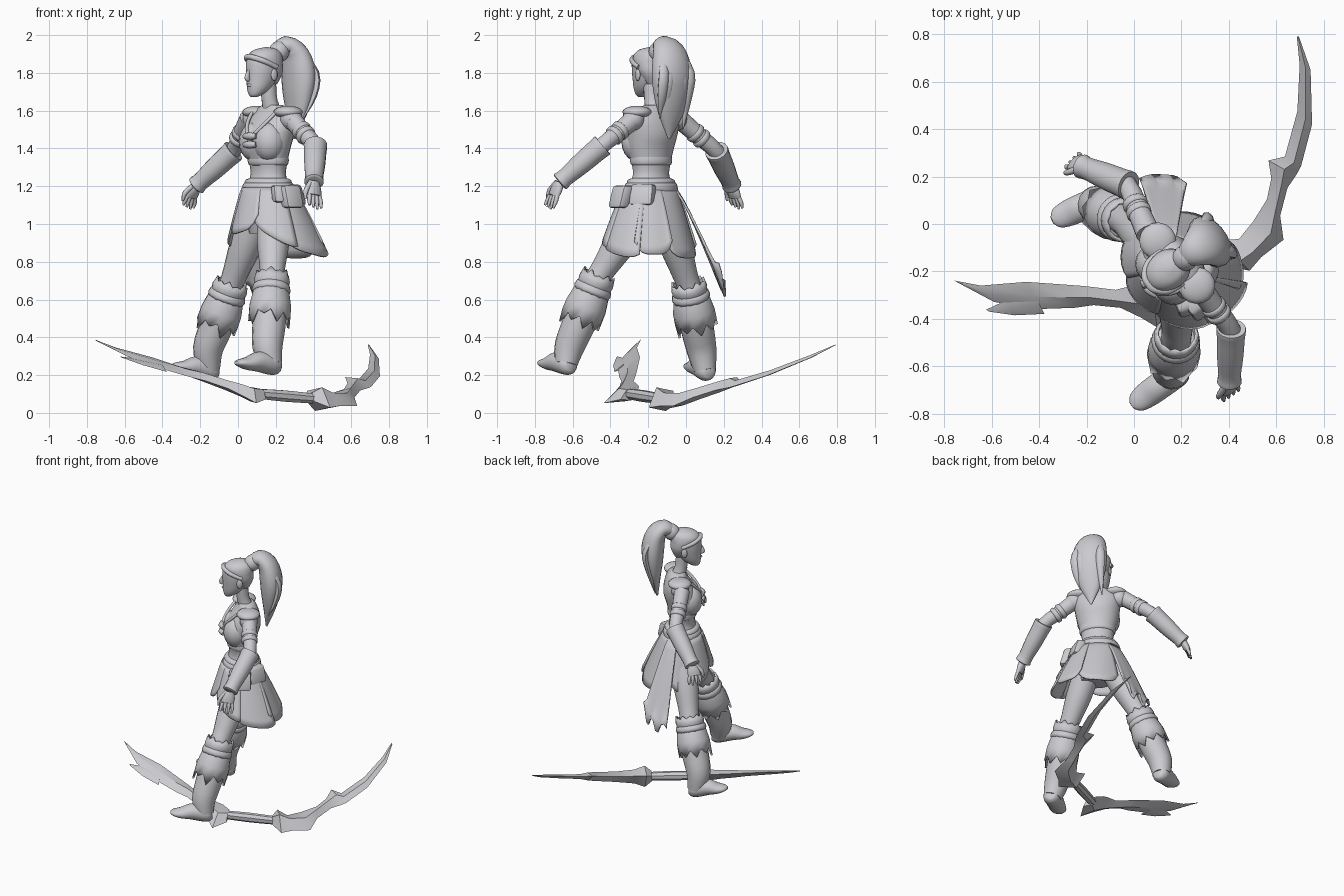
import bpy, bmesh, math
from mathutils import Vector as V

if "Cube" in bpy.data.objects:
    bpy.data.objects.remove(bpy.data.objects["Cube"])

Z = V((0, 0, 1))
F = V((-0.75, -0.66, 0)).normalized()      # body forward
L = Z.cross(F)                             # body left
HF = V((-0.82, -0.57, 0)).normalized()     # head forward
HL = Z.cross(HF)
grey = bpy.data.materials.new("light grey")
grey.diffuse_color = (0.6, 0.6, 0.63, 1)
grey.use_nodes = True
grey.node_tree.nodes["Principled BSDF"].inputs["Base Color"].default_value = grey.diffuse_color


def finish(name, bm, angle=40, solid=0.0):
    bmesh.ops.recalc_face_normals(bm, faces=bm.faces[:])
    me = bpy.data.meshes.new(name)
    bm.to_mesh(me)
    bm.free()
    ob = bpy.data.objects.new(name, me)
    bpy.context.collection.objects.link(ob)
    me.materials.append(grey)
    if solid:
        m = ob.modifiers.new("thickness", "SOLIDIFY")
        m.thickness = solid
        m.offset = 0
    bpy.ops.object.select_all(action='DESELECT')
    bpy.context.view_layer.objects.active = ob
    ob.select_set(True)
    bpy.ops.object.shade_smooth_by_angle(angle=math.radians(angle))
    return ob


def bridge(bm, rows, closed=True, caps=True):
    vs = [[bm.verts.new(p) for p in r] for r in rows]
    n = len(vs[0])
    for a, b in zip(vs, vs[1:]):
        for i in range(n if closed else n - 1):
            j = (i + 1) % n
            bm.faces.new((a[i], a[j], b[j], b[i]))
    if caps:
        bm.faces.new(vs[0])
        bm.faces.new(vs[-1])


def tube(name, st, side=L, n=16, sub=3, flat=False, angle=50):
    """Smooth loft through stations (position, side radius, other radius)."""
    st = [(*V(s[0]), s[1], s[2] if len(s) > 2 else s[1]) for s in st]
    pts = []
    for i in range(len(st) - 1):
        q = [st[max(0, min(len(st) - 1, i + k))] for k in (-1, 0, 1, 2)]
        for s in range(sub):
            t = s / sub
            pts.append([0.5 * (2 * b + (c - a) * t + (2 * a - 5 * b + 4 * c - d) * t * t
                               + (3 * b - a - 3 * c + d) * t ** 3) for a, b, c, d in zip(*q)])
    pts.append(st[-1])
    rows = []
    for i, p in enumerate(pts):
        t = Z if flat else (V(pts[min(i + 1, len(pts) - 1)][:3]) - V(pts[max(i - 1, 0)][:3])).normalized()
        u = (side - t * side.dot(t)).normalized()
        w = t.cross(u)
        rows.append([V(p[:3]) + u * max(p[3], .002) * math.cos(k * math.tau / n)
                     + w * max(p[4], .002) * math.sin(k * math.tau / n) for k in range(n)])
    bm = bmesh.new()
    bridge(bm, rows)
    return finish(name, bm, angle)


def blob(name, c, r, ax=L):
    """Ellipsoid with radii along side, forward and up."""
    bm = bmesh.new()
    bmesh.ops.create_uvsphere(bm, u_segments=16, v_segments=10, radius=1)
    f = ax.cross(Z)
    for v in bm.verts:
        v.co = V(c) + ax * v.co.x * r[0] + f * v.co.y * r[1] + Z * v.co.z * r[2]
    return finish(name, bm)


def ragged(name, p, q, r0, r1, spikes, depth):
    """Fur or leather sleeve from p to q with a toothed edge at q."""
    p, q = V(p), V(q)
    t = (q - p).normalized()
    u = (L - t * L.dot(t)).normalized()
    w = t.cross(u)
    n = spikes * 2
    rows = []
    for f, g, r in ((0, 0, r0 * .9), (.12, 0, r0), (.6, .1, (r0 + r1) / 2 + .006), (1, 1, r1)):
        rows.append([p.lerp(q, f) + (u * math.cos(k * math.tau / n) + w * math.sin(k * math.tau / n)) * r
                     + t * (g * depth * (k % 2) * (1 + .5 * math.sin(k * 1.7))) for k in range(n)])
    bm = bmesh.new()
    bridge(bm, rows, caps=False)
    return finish(name, bm, 50, .012)


def at(z, s=0, f=0, c=(.16, -.185)):
    return V((c[0], c[1], z)) + L * s + F * f


# torso and neck
tube("torso", [(at(.95), .11, .09), (at(1.08), .145, .115), (at(1.2), .125, .1), (at(1.26), .105, .085),
               (at(1.32), .112, .09), (at(1.4, 0, .005), .135, .11), (at(1.47, 0, -.005), .148, .12),
               (at(1.54, 0, -.025), .155, .095), (at(1.6, 0, -.035), .125, .065),
               (at(1.63, 0, -.03), .06, .05)], flat=True, n=24)
tube("neck", [(at(1.58, 0, -.035), .055, .05), (at(1.65, 0, -.01), .042), (at(1.74, 0, .0), .042)])
tube("bodice_hem", [(at(1.31), .105, .085), (at(1.315), .116, .094), (at(1.335), .121, .099), (at(1.36), .12, .095)],
     flat=True, n=24, sub=2)
for s, nm in ((1, "left"), (-1, "right")):
    blob(nm + "_breast", at(1.435, s * .056, .044), (.088, .084, .105))
    blob(nm + "_shoulder", at(1.555, s * .15, -.03), (.06, .06, .06))
    blob(nm + "_shoulder_pad", at(1.592, s * .125, -.03), (.078, .078, .034))
    tube(nm + "_chest_strap", [(at(1.61, s * .1, .01), .01), (at(1.55, s * .08, .07), .01),
                               (at(1.49, s * .04, .115), .01), (at(1.44, -s * .01, .128), .01)], n=8)
for i, z in enumerate((1.42, 1.465)):
    tube("chest_clasp_%d" % i, [(at(z, -.045, .125), .014), (at(z, 0, .135), .02), (at(z, .045, .125), .014)], side=Z, n=10)

# head, face and hair
def hd(z, f=0, s=0):
    return V((.135, -.2, z)) + HF * f + HL * s


tube("head", [(hd(1.672, .062), .016, .014), (hd(1.685, .052), .036, .036), (hd(1.72, .03), .058, .065),
              (hd(1.77, .012), .072, .085), (hd(1.82, .003), .08, .096), (hd(1.87, 0), .079, .096),
              (hd(1.91, -.008), .06, .076), (hd(1.93, -.012), .01)], side=HL, n=24, flat=True)
tube("nose", [(hd(1.82, .093), .007), (hd(1.775, .106), .012, .016), (hd(1.762, .096), .012, .01)], side=HL, n=8)
tube("lips", [(hd(1.733, .085, -.022), .005), (hd(1.735, .096), .008), (hd(1.733, .085, .022), .005)], side=Z, n=8)
tube("hair_cap", [(hd(1.74, -.05), .035, .03), (hd(1.8, -.035), .074, .072), (hd(1.85, -.02), .084, .086),
                  (hd(1.88, -.01), .082, .098), (hd(1.905, -.013), .072, .088), (hd(1.925, -.018), .05, .06),
                  (hd(1.936, -.02), .01)], side=HL, n=24, flat=True)
# braid across the brow, rising at the front
tube("brow_braid", [(hd(1.83, -.03, .08), .014), (hd(1.86, .04, .074), .014), (hd(1.88, .085, .035), .015),
                    (hd(1.885, .092, 0), .015), (hd(1.88, .085, -.035), .015), (hd(1.86, .04, -.074), .014),
                    (hd(1.83, -.03, -.08), .014)], side=Z, n=10)
for s, nm in ((1, "left"), (-1, "right")):
    blob(nm + "_ear", hd(1.79, -.015, s * .078), (.01, .02, .032), HL)
tube("hair_tie", [(hd(1.89, -.075), .045), (hd(1.905, -.092), .054), (hd(1.925, -.115), .052), (hd(1.935, -.13), .04)], side=HL)
tube("ponytail", [((.215, -.14, 1.91), .04), ((.25, -.115, 1.945), .07, .05), ((.298, -.085, 1.9), .1, .066),
                  ((.32, -.075, 1.8), .118, .076), ((.318, -.075, 1.7), .11, .066), ((.31, -.08, 1.58), .075, .04),
                  ((.295, -.09, 1.45), .006)], side=HL, n=18)
for i, s in enumerate((-.085, -.04, .045, .08)):
    q = HL * s
    tube("hair_strand_%d" % i, [(V((.295, -.08, 1.93)) + q * .6, .012), (V((.36, -.05, 1.8)) + q, .03, .022),
                                (V((.35, -.06, 1.68)) + q, .028, .02),
                                (V((.305, -.08, 1.5 + .02 * i)) + q * .9, .003)], side=HL, n=8)

# arms: shoulder, elbow, wrist, knuckles, finger tips, finger spread
ARMS = {"left": ((.28, -.27, 1.56), (.41, -.45, 1.41), (.402, -.67, 1.22), (.405, -.70, 1.15), (.41, -.725, 1.08), (-.7, -.5, .1)),
        "right": ((.06, -.04, 1.56), (-.03, .165, 1.38), (-.225, .245, 1.2), (-.25, .26, 1.14), (-.262, .272, 1.08), (-.6, -.6, .1))}
for nm, (sh, el, wr, kn, tip, sp) in ARMS.items():
    sh, el, wr, kn, tip, sp = map(V, (sh, el, wr, kn, tip, sp))
    sp.normalize()
    tube(nm + "_arm", [(sh, .052), (sh.lerp(el, .4), .048), (el, .042), (el.lerp(wr, .4), .046), (wr, .032)])
    for k in (.38, .54):
        tube(nm + "_arm_band", [(sh.lerp(el, k), .044), (sh.lerp(el, k + .02), .053),
                                (sh.lerp(el, k + .1), .053), (sh.lerp(el, k + .13), .042)], sub=2)
    tube(nm + "_bracer", [(el.lerp(wr, .04), .04), (el.lerp(wr, -.04), .062), (el.lerp(wr, .12), .06),
                          (el.lerp(wr, .5), .056), (el.lerp(wr, .85), .048), (el.lerp(wr, .98), .052),
                          (el.lerp(wr, 1.0), .03)])
    tube(nm + "_palm", [(wr, .03, .024), (wr.lerp(kn, .5), .042, .024), (kn, .042, .018)], side=sp)
    for k in range(4):
        o = sp * (k - 1.5) * .021
        tube(nm + "_finger_%d" % k, [(kn + o, .012), (kn.lerp(tip, .5) + o * 1.2 + V((0, 0, .005)), .011),
                                     (tip + o * 1.2 + V((0, 0, .008 * abs(k - 1))), .006)], n=8)
    tube(nm + "_thumb", [(wr + sp * .02, .015), (wr.lerp(kn, .7) + sp * .055, .013), (kn + sp * .06 - Z * .025, .006)], n=8)

# legs: hip, knee, ankle, heel, toe
LEGS = {"left": ((.19, -.27, 1.02), (.18, -.47, .71), (.155, -.625, .33), (.175, -.635, .255), (.0, -.76, .265)),
        "right": ((.09, -.1, 1.02), (-.04, .015, .67), (-.165, .085, .32), (-.155, .1, .225), (-.335, .02, .25))}
for nm, pts in LEGS.items():
    hip, kn, an, heel, toe = map(V, pts)
    tube(nm + "_leg", [(hip, .088), (hip.lerp(kn, .4), .085), (hip.lerp(kn, .8), .068), (kn, .064), (kn.lerp(an, .3), .066)])
    tube(nm + "_boot", [(kn.lerp(an, .08), .06), (kn.lerp(an, .12), .085), (kn.lerp(an, .4), .09), (kn.lerp(an, .65), .088),
                        (kn.lerp(an, .95), .08), (heel, .06)])
    d = (toe - heel).normalized()
    tube(nm + "_foot", [(heel - d * .05, .03, .035), (heel - d * .02, .055, .055), (heel.lerp(toe, .35) + Z * .012, .058, .055),
                        (heel.lerp(toe, .7), .055, .036), (heel.lerp(toe, .95), .042, .02), (toe + d * .012, .015, .01)],
         side=Z.cross(d))
    ragged(nm + "_boot_cuff", kn.lerp(an, .13), kn.lerp(an, -.03), .086, .082, 11, .018)
    ragged(nm + "_cuff_band", kn.lerp(an, .1), kn.lerp(an, .2), .092, .09, 12, .004)
    ragged(nm + "_boot_fur", kn.lerp(an, .16), kn.lerp(an, .52), .092, .106, 9, .045)

# belt and pouches
tube("belt", [(at(1.17), .12, .1), (at(1.175), .152, .126), (at(1.215), .144, .12), (at(1.22), .11, .09)], flat=True, n=28)
tube("belt_sash", [(at(1.2), .12, .09), (at(1.215), .138, .114), (at(1.235), .13, .108), (at(1.245), .1, .08)], flat=True, n=28)
for nm, c, sz in (("back_pouch", (.3, -.23, 1.155), (.07, .13, .11)), ("side_pouch", (.28, -.345, 1.145), (.07, .11, .12)),
                  ("front_pouch", (.22, -.35, 1.16), (.06, .08, .09))):
    bm = bmesh.new()
    bmesh.ops.create_cube(bm, size=1)
    o = V((c[0] - .16, c[1] + .185, 0)).normalized()
    for v in bm.verts:
        x, y, z = (a * b for a, b in zip(v.co, sz))
        v.co = V(c) + o * (x - z * .3) + Z.cross(o) * y + Z * z
    bmesh.ops.bevel(bm, geom=bm.edges[:], offset=.018, segments=2, affect='EDGES', profile=.5)
    finish(nm, bm)


def panel(name, a0, a1, r0, r1, z0, z1, teeth=0, lift=.07):
    """Skirt panel between two compass angles, flaring out to its hem."""
    rows = []
    for j in range(9):
        t = j / 8
        row = []
        for i in range(11):
            u = i / 10
            e = abs(2 * u - 1) ** 4
            a = math.radians(a0 + (a1 - a0) * u)
            d = V((math.cos(a), math.sin(a), 0))
            top = math.hypot(.142 * d.dot(L), .118 * d.dot(F))
            r = top + (r0 + (r1 - r0) * u - top) * t ** .85 + .012 * (1 - e) * t
            z = 1.19 + (z0 + (z1 - z0) * u + lift * e - 1.19) * t + teeth * (i % 4 in (0, 1)) * t ** 12
            row.append(V((.155, -.19, z)) + d * r)
        rows.append(row)
    bm = bmesh.new()
    bridge(bm, rows, closed=False, caps=False)
    finish(name, bm, 50, .012)


panel("skirt_front", 185, 255, .18, .19, .93, .98)
panel("skirt_front_left", 248, 305, .18, .28, 1.0, .86, lift=.02)
panel("skirt_left", 296, 350, .26, .325, .87, .81, lift=.03)
panel("skirt_back_left", 344, 386, .3, .27, .84, .84)
panel("skirt_back", 380, 446, .265, .23, .82, .82)
panel("skirt_tail", 80, 109, .37, .4, .67, .59, .06, .06)
panel("skirt_right", 105, 192, .25, .18, .82, .94)

# bow: stations of upper edge, lower edge and thickness in its own tilted plane
BU = V((.82, .572, -.02)).normalized()
BV = V((-.512, .736, .447)).normalized()
BN = BU.cross(BV)


def bow_at(x, y):
    s, t = (x - 255) / 151, (815 - y) / 121
    return V((.28, -.2, .09)) + BU * s + BV * (t + .06 * max(0, s))


def bow_part(name, stations):
    rows = []
    for x0, y0, x1, y1, th in stations:
        p, q = bow_at(x0, y0), bow_at(x1, y1)
        m = (p + q) / 2
        rows.append([p, m + BN * th, q, m - BN * th])
    bm = bmesh.new()
    bridge(bm, rows)
    finish(name, bm, 30)


bow_part("bow_left_limb", [(123, 739, 124, 741, .002), (135, 750, 136, 762, .008), (160, 763, 157, 780, .014),
                           (178, 776, 176, 791, .018), (189, 784, 187, 796, .024), (204, 796, 200, 806, .028),
                           (216, 800, 207, 817, .034), (223, 803, 212, 827, .038), (229, 808, 226, 821, .032)])
bow_part("bow_left_barb", [(129, 763, 130, 765, .002), (142, 765, 142, 775, .008), (160, 770, 158, 784, .012)])
bow_part("bow_right_limb", [(272, 814, 272, 823, .034), (277, 808, 281, 832, .07), (287, 814, 292, 830, .046),
                            (301, 811, 310, 830, .036), (316, 806, 317, 818, .032), (326, 798, 331, 808, .03),
                            (331, 789, 341, 805, .026), (341, 793, 346, 803, .016), (364, 777, 367, 788, .012),
                            (382, 757, 386, 763, .008), (391, 743, 392, 744, .002)])
A, B = bow_at(224, 813), bow_at(275, 819)
tube("bow_grip", [(A, .028), (A.lerp(B, .5), .032), (B, .028)], side=BV, n=8, angle=25)
